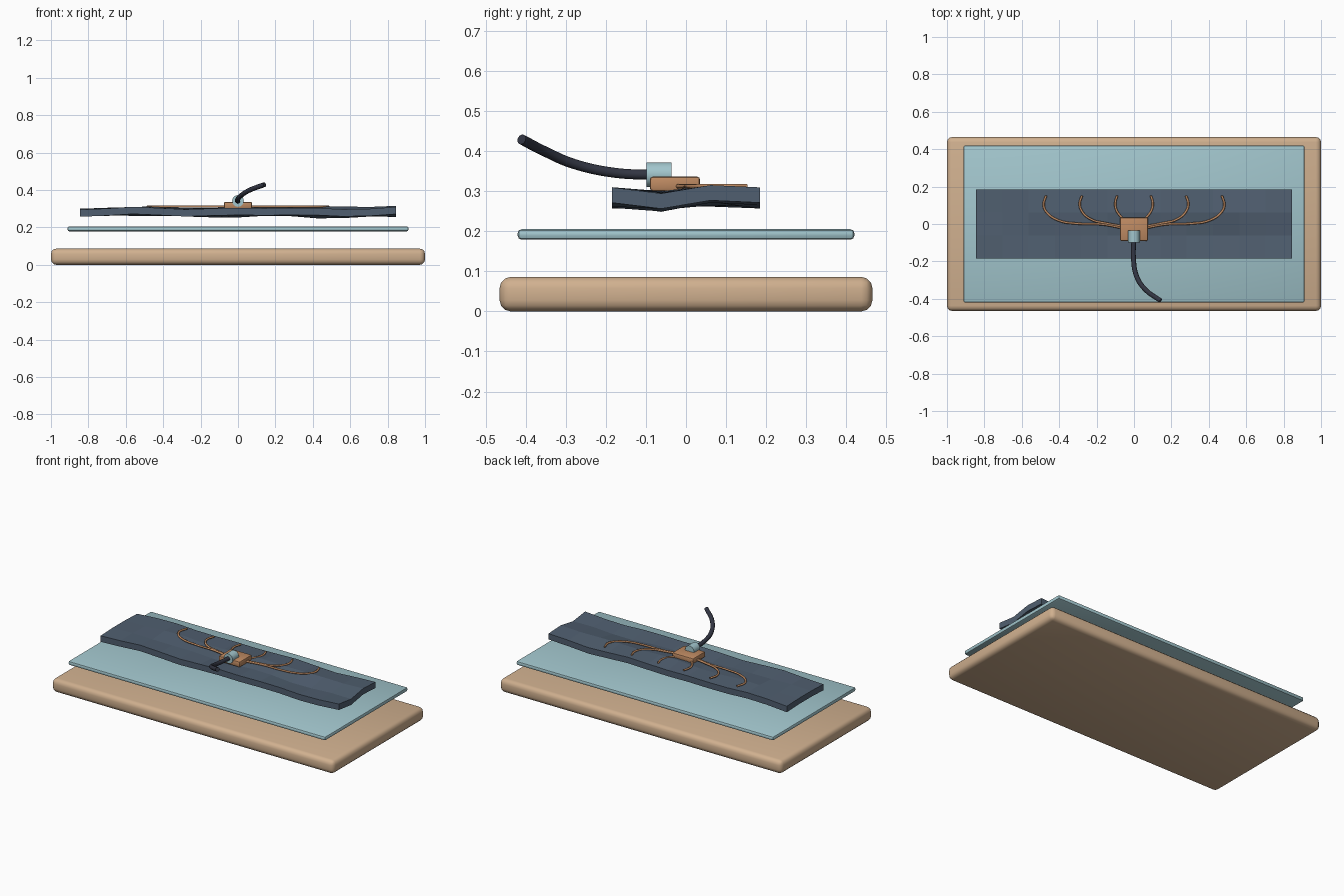
import bpy, bmesh, math

if "Cube" in bpy.data.objects:
    bpy.data.objects.remove(bpy.data.objects["Cube"])


def mat(name, r, g, b):
    m = bpy.data.materials.new(name)
    lin = lambda c: ((c / 255 + 0.055) / 1.055) ** 2.4
    m.diffuse_color = (lin(r), lin(g), lin(b), 1)
    m.use_nodes = True
    m.node_tree.nodes["Principled BSDF"].inputs["Base Color"].default_value = m.diffuse_color
    return m


TAN = mat("tan", 208, 176, 143)
AQUA = mat("pale_aqua", 162, 198, 205)
SLATE = mat("slate", 80, 95, 112)
COPPER = mat("copper", 190, 138, 98)
DARK = mat("dark_cable", 50, 53, 66)


def box(name, lo, hi, bevel, segs, material):
    bpy.ops.mesh.primitive_cube_add(size=1, location=[(a + b) / 2 for a, b in zip(lo, hi)])
    o = bpy.context.object
    o.name = name
    o.scale = [b - a for a, b in zip(lo, hi)]
    bpy.ops.object.transform_apply(location=False, rotation=False, scale=True)
    o.data.materials.append(material)
    mod = o.modifiers.new("rounded", "BEVEL")
    mod.width, mod.segments = bevel, segs
    bpy.ops.object.modifier_apply(modifier=mod.name)
    bpy.ops.object.shade_smooth_by_angle(angle=math.radians(35))
    return o


def tube(name, points, radius, material, sides=2):
    cu = bpy.data.curves.new(name, "CURVE")
    cu.dimensions = "3D"
    cu.bevel_depth, cu.bevel_resolution = radius, sides
    cu.use_fill_caps = True
    cu.resolution_u = 6
    sp = cu.splines.new("BEZIER")
    sp.bezier_points.add(len(points) - 1)
    for bp, p in zip(sp.bezier_points, points):
        bp.co = p
        bp.handle_left_type = bp.handle_right_type = "AUTO"
    cu.materials.append(material)
    o = bpy.data.objects.new(name, cu)
    bpy.context.collection.objects.link(o)
    return o


# Stacked layers: thick base and thin floating sheet
box("base_pad", (-1, -0.465, 0), (1, 0.465, 0.086), 0.028, 3, TAN)
box("middle_sheet", (-0.912, -0.42, 0.179), (0.912, 0.42, 0.205), 0.01, 2, AQUA)

# Wavy slab: a coarse rippled grid with thickness
NX, NY, W, D, T = 12, 3, 0.845, 0.185, 0.038


def ripple(x, y):
    cross = math.sin(2 * math.pi * (y + D) / (2 * D))
    return 0.004 * math.sin(9 * x) - 0.012 * cross * math.sin(0.93 * (x + W)) \
        + 0.004 * math.sin(13 * x + 20 * y)


bm = bmesh.new()
layers = []
for base in (0.264, 0.264 + T):
    layers.append([[bm.verts.new((x, y, base + ripple(x, y)))
                    for y in (-D + 2 * D * j / NY for j in range(NY + 1))]
                   for x in (-W + 2 * W * i / NX for i in range(NX + 1))])
lo, hi = layers
for i in range(NX):
    for j in range(NY):
        for g in layers:
            bm.faces.new((g[i][j], g[i + 1][j], g[i + 1][j + 1], g[i][j + 1]))
    for j in (0, NY):
        bm.faces.new((lo[i][j], lo[i + 1][j], hi[i + 1][j], hi[i][j]))
for j in range(NY):
    for i in (0, NX):
        bm.faces.new((lo[i][j], lo[i][j + 1], hi[i][j + 1], hi[i][j]))
bmesh.ops.recalc_face_normals(bm, faces=bm.faces)
me = bpy.data.meshes.new("wavy_slab")
bm.to_mesh(me)
bm.free()
me.materials.append(SLATE)
bpy.context.collection.objects.link(bpy.data.objects.new("wavy_slab", me))

# Connector block and its collar
box("connector_block", (-0.075, -0.09, 0.3), (0.075, 0.035, 0.336), 0.007, 2, COPPER)
bpy.ops.mesh.primitive_cylinder_add(vertices=24, radius=0.031, depth=0.062,
                                    location=(0, -0.067, 0.341), rotation=(math.pi / 2, 0, 0))
collar = bpy.context.object
collar.name = "cable_collar"
collar.data.materials.append(AQUA)
bpy.ops.object.shade_smooth_by_angle(angle=math.radians(35))

# Cable leaving the collar
tube("cable", [(0, -0.07, 0.34), (-0.003, -0.18, 0.346), (0.014, -0.28, 0.368),
               (0.06, -0.35, 0.398), (0.142, -0.41, 0.429)], 0.013, DARK, 3)

# Branching wires, mirrored left and right
WIRES = {
    "outer": [(0.06, -0.022), (0.17, -0.002), (0.3, 0.002), (0.4, 0.018),
              (0.465, 0.06), (0.483, 0.1), (0.47, 0.152)],
    "middle": [(0.06, -0.012), (0.15, 0.004), (0.23, 0.025), (0.28, 0.07),
               (0.29, 0.11), (0.278, 0.152)],
    "inner": [(0.05, 0.02), (0.075, 0.045), (0.096, 0.08), (0.1, 0.115), (0.09, 0.152)],
}
for side, s in (("left", -1), ("right", 1)):
    for name, pts in WIRES.items():
        tube(f"{name}_wire_{side}", [(s * x, y, 0.312) for x, y in pts], 0.006, COPPER)
